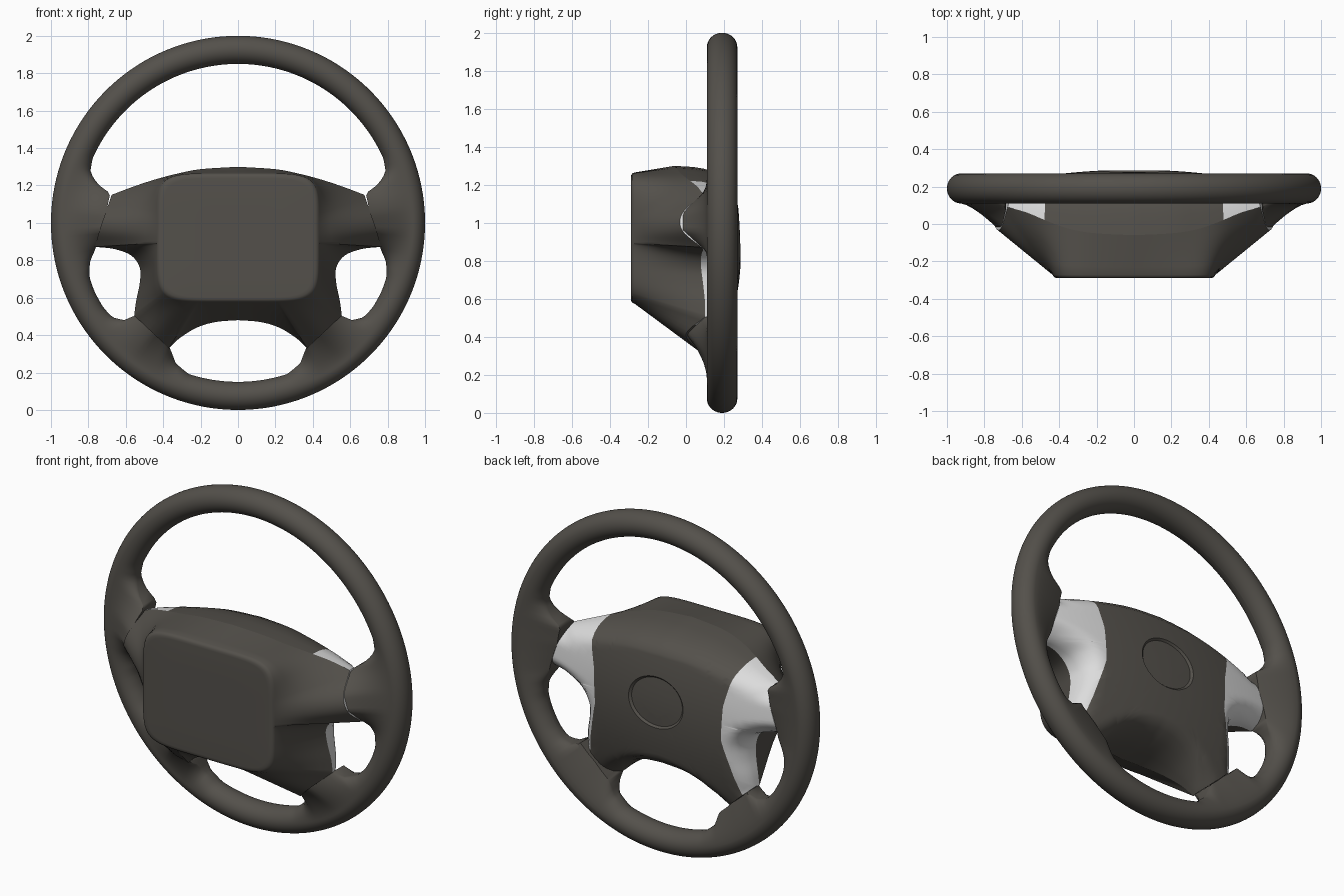
import bpy, bmesh, math
from mathutils import Vector

if "Cube" in bpy.data.objects:
    bpy.data.objects.remove(bpy.data.objects["Cube"])

CZ = 0.92          # hub centre height
SUB = 5            # samples per outline span


def material(name, rgb):
    m = bpy.data.materials.new(name)
    m.diffuse_color = (*rgb, 1)
    m.use_nodes = True
    m.node_tree.nodes["Principled BSDF"].inputs["Base Color"].default_value = m.diffuse_color
    return m


DARK = material("dark_grey_leather", (0.088, 0.081, 0.070))
SILVER = material("light_silver", (0.72, 0.72, 0.72))


def finish(bm, name, mats, angle=40):
    bmesh.ops.recalc_face_normals(bm, faces=bm.faces)
    me = bpy.data.meshes.new(name)
    bm.to_mesh(me)
    bm.free()
    ob = bpy.data.objects.new(name, me)
    bpy.context.collection.objects.link(ob)
    for m in mats:
        me.materials.append(m)
    bpy.ops.object.select_all(action='DESELECT')
    ob.select_set(True)
    bpy.context.view_layer.objects.active = ob
    bpy.ops.object.shade_smooth_by_angle(angle=math.radians(angle))
    return ob


def loft(bm, rings, wrap=False, centre=None):
    """Skin closed rings of points; optionally join last to first or fan to a centre."""
    vs = [[bm.verts.new(p) for p in r] for r in rings]
    pairs = list(zip(vs, vs[1:])) + ([(vs[-1], vs[0])] if wrap else [])
    n = len(vs[0])
    for a, b in pairs:
        for i in range(n):
            j = (i + 1) % n
            bm.faces.new((a[i], a[j], b[j], b[i]))
    if centre:
        c = bm.verts.new(centre)
        for i in range(n):
            bm.faces.new((vs[-1][i], vs[-1][(i + 1) % n], c))


def spline(pts):
    """Catmull-Rom through the points, last point left out."""
    p = [Vector(q) for q in pts]
    p = [2 * p[0] - p[1]] + p + [2 * p[-1] - p[-2]]
    out = []
    for a, b, c, d in zip(p, p[1:], p[2:], p[3:]):
        for k in range(SUB):
            t = k / SUB
            out.append(0.5 * (2 * b + (c - a) * t + (2 * a - 5 * b + 4 * c - d) * t * t
                              + (3 * b - a - 3 * c + d) * t ** 3))
    return out


# ---- hub outline, right half, top to bottom: (x, edge depth y, z) per section
sections = [
    [(0, -.06, 1.30), (.2, -.05, 1.287), (.33, -.03, 1.262), (.45, .01, 1.23),
     (.57, .06, 1.19), (.675, .09, 1.15)],
    [(.675, .09, 1.15), (.71, -.02, 1.05), (.74, -.02, .96), (.765, .08, .872)],   # side spoke end
    [(.765, .08, .872), (.66, .09, .86), (.57, .08, .825), (.525, .08, .76),
     (.525, .09, .68), (.545, .10, .58), (.555, .10, .505)],
    [(.555, .10, .505), (.46, .0, .415), (.37, .06, .33)],                         # lower spoke end
    [(.37, .06, .33), (.31, .03, .385), (.22, -.02, .44), (.12, -.06, .47), (0, -.08, .48)],
]
half, free_edges = [], []
for k, s in enumerate(sections):
    pts = spline(s)
    if k % 2 == 0:
        run = pts + [Vector(s[-1])]
        free_edges += list(zip(run, run[1:]))
    half += pts
half.append(Vector(sections[-1][-1]))
outline = half + [Vector((-p.x, p.y, p.z)) for p in half[-2:0:-1]]


def polar(p):
    return math.hypot(p.x, p.z - CZ), math.atan2(p.z - CZ, p.x)


def at(r, a, y):
    return Vector((r * math.cos(a), y, CZ + r * math.sin(a)))


def pad_radius(a):
    """Rounded rectangle of the front pad."""
    return (abs(math.cos(a) / .435) ** 6 + abs(math.sin(a) / .345) ** 6) ** (-1 / 6)


def oval_radius(a):
    return (abs(math.cos(a) / .18) ** 2 + abs(math.sin(a) / .15) ** 2) ** -.5


# ---- front cover: flat pad sloping out to the outline
rings = []
for t in (1, .8, .6, .4, .2, 0):
    ring = []
    for p in outline:
        r, a = polar(p)
        ring.append(at(pad_radius(a), a, -.272).lerp(p, t))
    rings.append(ring)
for f, y in ((.985, -.283), (.955, -.289), (.92, -.29), (.5, -.29)):
    rings.append([at(pad_radius(polar(p)[1]) * f, polar(p)[1], y) for p in outline])
bm = bmesh.new()
loft(bm, rings, centre=(0, -.29, CZ))
finish(bm, "front_cover", [DARK])


# ---- back cover: domed shell rounded off towards its free edges
def edge_distance(x, z):
    best, x = 9, abs(x)
    for p, q in free_edges:
        dx, dz = q.x - p.x, q.z - p.z
        t = ((x - p.x) * dx + (z - p.z) * dz) / (dx * dx + dz * dz)
        t = min(1, max(0, t))
        best = min(best, math.hypot(x - p.x - t * dx, z - p.z - t * dz))
    return best


def back_point(r, a, y0):
    p = at(r, a, 0)
    k = 1 - min(edge_distance(p.x, p.z) / .1, 1)
    dome = .29 - .14 * p.x ** 2 - .35 * (p.z - .87) ** 2
    p.y = y0 + (dome - y0) * math.sqrt(1 - k * k)
    return p


rings = [[p.copy() for p in outline]]
for d in (.006, .015, .03, .06, .1):
    rings.append([back_point(polar(p)[0] - d, polar(p)[1], p.y) for p in outline])
for k in range(1, 9):
    ring = []
    for p in outline:
        r, a = polar(p)
        ring.append(back_point((r - .1) + (oval_radius(a) - r + .1) * k / 8, a, p.y))
    rings.append(ring)
# shallow oval recess
for f, dy in ((.93, -.012), (.5, -.012)):
    rings.append([back_point(oval_radius(polar(p)[1]) * f, polar(p)[1], 0) + Vector((0, dy, 0))
                  for p in outline])
bm = bmesh.new()
loft(bm, rings, centre=(0, .277, CZ))

# silver side trims, cut along a bent seam
seam = [(.48, 1.23), (.425, 1.0), (.415, .8), (.50, .47), (.60, .40)]
for side in (1, -1):
    for (x0, z0), (x1, z1) in zip(seam, seam[1:]):
        bmesh.ops.bisect_plane(bm, geom=bm.verts[:] + bm.edges[:] + bm.faces[:], dist=1e-5,
                               plane_co=(side * x0, 0, z0),
                               plane_no=(side * (z0 - z1), 0, x1 - x0))


def seam_x(z):
    for (x0, z0), (x1, z1) in zip(seam, seam[1:]):
        if z >= z1:
            return x0 + (x1 - x0) * (z - z0) / (z1 - z0)
    return 9


for f in bm.faces:
    c = f.calc_center_median()
    f.material_index = int(abs(c.x) > seam_x(c.z))
finish(bm, "back_cover_and_trims", [DARK, SILVER])

# ---- rim: ring whose section stretches inwards at the four spokes
# (angle, inner radius, spoke weight, front depth)
keys = [(90, .85, 0, .11), (24, .85, 0, .11), (19, .835, .15, .11), (15.5, .78, .6, .10),
        (13, .70, 1, .09), (4, .705, 1, -.02), (-3, .735, 1, -.02), (-9.5, .768, 1, .08),
        (-12, .79, .6, .10), (-14.5, .817, .3, .11), (-20, .845, .1, .11), (-25, .85, 0, .11),
        (-32, .85, 0, .11), (-37, .84, .2, .11), (-40.5, .80, .6, .10), (-42, .74, 1, .10),
        (-52, .738, 1, 0), (-61, .758, 1, .06), (-63.5, .785, .6, .09), (-66, .82, .3, .11),
        (-72, .85, 0, .11), (-90, .85, 0, .11)]


def rim_shape(deg):
    for a, b in zip(keys, keys[1:]):
        if deg >= b[0]:
            t = (deg - a[0]) / (b[0] - a[0])
            return [u + (v - u) * t for u, v in zip(a, b)][1:]
    return keys[-1][1:]


N = 10
rings = []
for i in range(240):
    th = math.radians(i * 1.5)
    deg = math.degrees(math.asin(max(-1, min(1, math.sin(th)))))
    r_in, w, yf = rim_shape(deg)
    sec = []
    for k in range(2 * N):                       # outer half, front to back
        ph = -math.pi / 2 + math.pi * k / (2 * N)
        sec.append((.925 + .075 * math.cos(ph), .19 + .08 * math.sin(ph)))
    inner = [math.sin(math.pi / 2 * k / N) for k in range(N + 1)]
    for sgn, y_end, run in ((1, .21, inner), (-1, yf, inner[:0:-1])):
        for t in run:
            y_round = .19 + sgn * .08 * math.sqrt(max(0, 1 - t * t))
            y_side = .19 + sgn * .08
            y_spoke = y_side + (y_end - y_side) * t ** 1.4
            sec.append((.925 + (r_in - .925) * t, y_round + (y_spoke - y_round) * w))
    rings.append([(r * math.cos(th), y, 1 + r * math.sin(th)) for r, y in sec])
bm = bmesh.new()
loft(bm, rings, wrap=True)
finish(bm, "rim", [DARK], 50)
